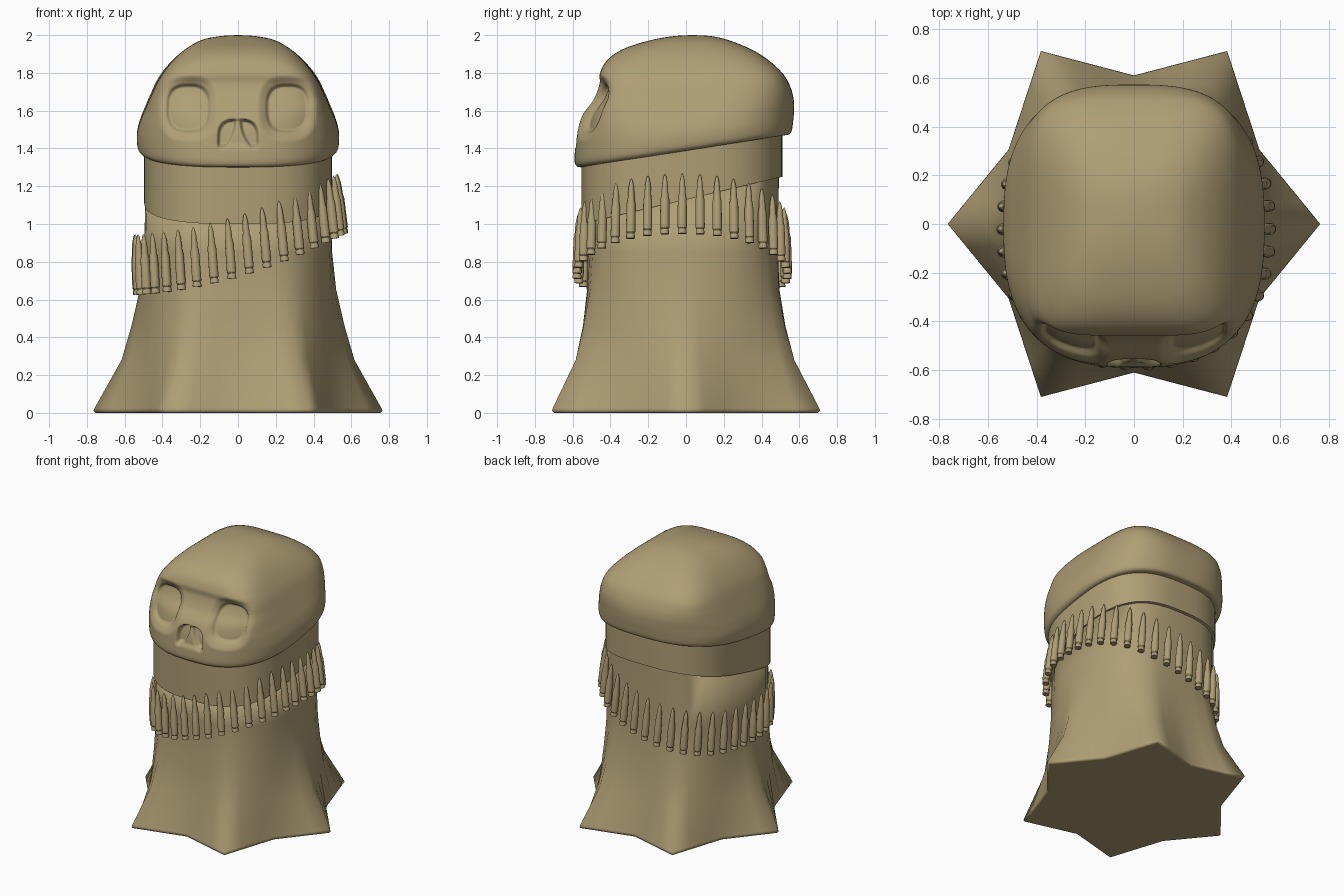
import bpy, bmesh, math
from mathutils import Vector

if "Cube" in bpy.data.objects:
    bpy.data.objects.remove(bpy.data.objects["Cube"])

# Olive tan clay colour for every part
mat = bpy.data.materials.new("olive_tan")
mat.diffuse_color = (.43, .345, .18, 1)
mat.use_nodes = True
mat.node_tree.nodes["Principled BSDF"].inputs["Base Color"].default_value = mat.diffuse_color


def finish(name, bm, angle=35):
    me = bpy.data.meshes.new(name)
    bm.to_mesh(me)
    bm.free()
    me.materials.append(mat)
    ob = bpy.data.objects.new(name, me)
    bpy.context.collection.objects.link(ob)
    bpy.ops.object.select_all(action='DESELECT')
    ob.select_set(True)
    bpy.context.view_layer.objects.active = ob
    bpy.ops.object.shade_smooth_by_angle(angle=math.radians(angle))
    return ob


def loft(name, rings, angle=35):
    bm = bmesh.new()
    vs = [[bm.verts.new(p) for p in r] for r in rings]
    n = len(rings[0])
    for a, b in zip(vs, vs[1:]):
        for j in range(n):
            k = (j + 1) % n
            bm.faces.new((a[j], a[k], b[k], b[j]))
    bm.faces.new(vs[0][::-1])
    bm.faces.new(vs[-1])
    return finish(name, bm, angle)


def squircle(t, hx, hy, n=2.8):
    """Point of a rounded square in true polar direction t."""
    c, s = math.cos(t), math.sin(t)
    r = (abs(c / hx) ** n + abs(s / hy) ** n) ** (-1 / n)
    return Vector((r * c, r * s))


def smooth(a, b, x):
    u = min(1, max(0, (x - a) / (b - a)))
    return u * u * (3 - 2 * u)


# Robe: six-pointed star foot blending into a rounded-square neck
corners = []
for q in range(12):
    ang = math.radians(30 * q)
    rx, ry = (.595, .61) if q % 2 else (.765, .82)
    corners.append(Vector((rx * math.cos(ang), ry * math.sin(ang))))
star = [corners[q].lerp(corners[(q + 1) % 12], k / 3) for q in range(12) for k in range(3)]


def robe_ring(z, blend, tilt=0.0, scale=1.0, hy=.495):
    ring = []
    for p in star:
        s = squircle(math.atan2(p.y, p.x), .490, hy) + Vector((0, -.018)) * (1 - blend)
        v = s.lerp(p, blend) * scale
        ring.append((v.x, v.y, z + tilt * v.y))
    return ring


loft("robe", [robe_ring(0, 1, 0, .97), robe_ring(0, 1, 0, .985), robe_ring(.012, 1),
              robe_ring(.025, .98), robe_ring(.28, .46), robe_ring(.46, .27),
              robe_ring(.65, .11), robe_ring(.85, .03, 0, 1, .50),
              robe_ring(1.14, 0, .24, 1, .51)], 100)


# Neck band with slanted lower and upper edges
def neck_ring(z, tilt, grow=0.0):
    ring = []
    for k in range(96):
        p = squircle(math.tau * k / 96, .497 + grow, .532 + grow)
        ring.append((p.x, p.y - .022, z + tilt * p.y))
    return ring


loft("neck_band", [neck_ring(1.125, .235, -.03), neck_ring(1.125, .235), neck_ring(1.44, .16)])

# Head rows: front z, front y, back z, back y, half width, back and front squareness
rows = [(1.30, -.55, 1.47, .52, .49, 2.7, 2.6), (1.305, -.577, 1.475, .547, .515, 2.7, 2.6),
        (1.335, -.59, 1.495, .56, .532, 2.7, 2.6), (1.42, -.585, 1.54, .567, .535, 2.7, 2.7),
        (1.50, -.573, 1.60, .572, .518, 2.8, 3.0), (1.58, -.545, 1.66, .57, .49, 3.1, 3.6),
        (1.66, -.488, 1.72, .555, .46, 3.5, 4.8), (1.74, -.458, 1.78, .525, .427, 4.0, 5.8),
        (1.80, -.455, 1.83, .48, .39, 4.2, 5.4), (1.87, -.415, 1.88, .42, .338, 4.0, 4.4),
        (1.93, -.325, 1.93, .335, .272, 3.6, 3.7), (1.975, -.18, 1.975, .22, .19, 3, 3),
        (1.995, -.06, 1.995, .13, .09, 2.5, 2.5), (2.0, .03, 2.0, .034, .002, 2, 2)]


def spline(i, u):
    a, b, c, d = (rows[min(len(rows) - 1, max(0, i + k))] for k in (-1, 0, 1, 2))
    return [.5 * (2 * q + (r - p) * u + (2 * p - 5 * q + 4 * r - s) * u * u
                  + (3 * q - p - 3 * r + s) * u ** 3) for p, q, r, s in zip(a, b, c, d)]


def face_push(x, y, z):
    """How far the eye sockets and nose holes sink in."""
    if y > -.2:
        return 0
    ax = abs(x)
    eye = (abs((ax - .262) / .115) ** 2.8 + abs((z - 1.613) / .128) ** 2.8) ** (1 / 2.8)
    push = .022 * (1 - smooth(.86, 1.04, eye)) + .03 * (1 - smooth(.85, 1.4, eye))
    # arched nose opening with a shallower septum that widens downward
    arch = (abs(ax / .11) ** 3 + abs((z - 1.44) / .118) ** 3) ** (1 / 3)
    septum = .010 + .045 * max(0, (1.54 - z) / .12) ** 2
    inside = (1 - smooth(.86, 1.02, arch)) * smooth(1.395, 1.43, z)
    hole = smooth(septum - .004, septum + .016, ax)
    return push + inside * (.014 + .032 * hole)


rings = []
for i in range(len(rows) - 1):
    steps = 14 if 3 <= i <= 7 else (8 if i == 2 else 5)
    for k in range(steps):
        zf, yf, zb, yb, hw, sq_back, sq_front = spline(i, k / steps)
        hy, cy = (yb - yf) / 2, (yb + yf) / 2
        ring = []
        for j in range(340):
            t = math.tau * j / 340
            t -= .5 * math.cos(t)      # gather points on the face side
            p = squircle(t, hw, hy, sq_front if math.sin(t) < 0 else sq_back)
            z = zf + (zb - zf) * (p.y + hy) / (2 * hy)
            y = p.y + cy
            ring.append((p.x, y + face_push(p.x, y, z), z))
        rings.append(ring)
loft("head", rings, 70)

# Cartridge belt: one lathed cartridge repeated evenly round the slanted loop
profile = [(0, 0), (.023, 0), (.023, .018), (.021, .022), (.021, .028), (.025, .034),
           (.0235, .185), (.018, .215), (.0175, .235), (.014, .275), (.007, .308), (0, .32)]
bm = bmesh.new()
pv = [bm.verts.new((r, 0, z)) for r, z in profile]
pe = [bm.edges.new(e) for e in zip(pv, pv[1:])]
bmesh.ops.spin(bm, geom=pv + pe, cent=(0, 0, 0), axis=(0, 0, 1), angle=math.tau, steps=14)
bmesh.ops.remove_doubles(bm, verts=bm.verts, dist=1e-4)
bmesh.ops.recalc_face_normals(bm, faces=bm.faces)
first = finish("cartridge", bm, 30)

path = [squircle(math.tau * k / 2000, .547, .558, 2.3) for k in range(2001)]
lengths = [0]
for a, b in zip(path, path[1:]):
    lengths.append(lengths[-1] + (b - a).length)
count, k = 38, 0
for c in range(count):
    while lengths[k] < lengths[-1] * c / count:
        k += 1
    x, y = path[k].x + .014, path[k].y - .02
    ob = first if c == 0 else bpy.data.objects.new("cartridge", first.data)
    if c:
        bpy.context.collection.objects.link(ob)
    ob.location = (x, y, .72 + .29 * x + .21 * x * x)
    lean = Vector((-.08 - .06 * x, -.05 * y, 1))
    ob.rotation_euler = lean.to_track_quat('Z', 'Y').to_euler()
